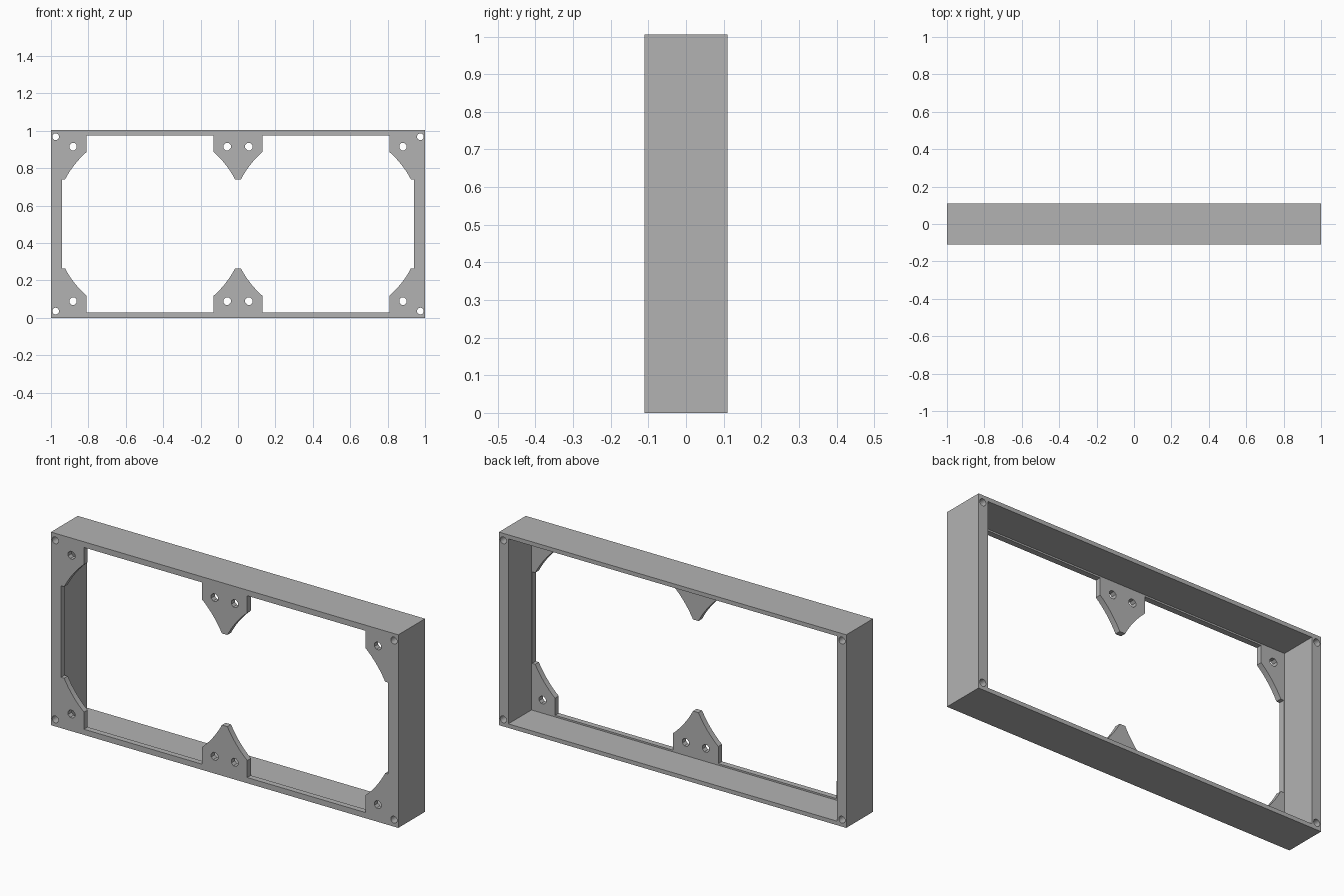
import bpy, bmesh
from math import cos, sin, pi, radians

cube = bpy.data.objects.get("Cube")
if cube:
    bpy.data.objects.remove(cube, do_unlink=True)

HEIGHT, HALF_DEPTH = 1.005, 0.11
MID = HEIGHT / 2
PLATE_BACK = -HALF_DEPTH + 0.03     # rear side of the thin front plate

grey = bpy.data.materials.new("plain grey")
grey.use_nodes = True
grey.diffuse_color = (0.45, 0.45, 0.45, 1)
grey.node_tree.nodes["Principled BSDF"].inputs["Base Color"].default_value = grey.diffuse_color


def rect(x, z):
    """Rectangle outline about the frame centre."""
    return [(-x, -z), (x, -z), (x, z), (-x, z)]


def circle(cx, cz, r, n):
    return [(cx + r * cos(2 * pi * (i + 0.5) / n), cz + r * sin(2 * pi * (i + 0.5) / n))
            for i in range(n)]


def prisms(name, outlines, y0, y1):
    """Extrude x/z outlines from y0 to y1 into one object."""
    bm = bmesh.new()
    for outline in outlines:
        face = bm.faces.new([bm.verts.new((x, y0, z + MID)) for x, z in outline])
        moved = bmesh.ops.extrude_face_region(bm, geom=[face])["geom"]
        verts = [v for v in moved if isinstance(v, bmesh.types.BMVert)]
        bmesh.ops.translate(bm, verts=verts, vec=(0, y1 - y0, 0))
    # The extrusion leaves the start face in place, closing each prism
    bmesh.ops.recalc_face_normals(bm, faces=bm.faces)
    mesh = bpy.data.meshes.new(name)
    bm.to_mesh(mesh)
    bm.free()
    mesh.materials.append(grey)
    obj = bpy.data.objects.new(name, mesh)
    bpy.context.collection.objects.link(obj)
    return obj


def arc(a0, a1, steps=8):
    """Part of the round clearance in the right half of the opening."""
    angles = [radians(a0 + (a1 - a0) * i / steps) for i in range(steps + 1)]
    return [(0.47 + 0.513 * cos(a), 0.513 * sin(a)) for a in angles]


# Opening outline: one quarter with its brackets, mirrored to all four
quarter = (arc(152.3, 131.5) + [(0.13, 0.473), (0.81, 0.473)]
           + arc(48.5, 27.7) + [(0.942, 0.238)])
right_side = quarter + [(x, -z) for x, z in reversed(quarter)]
opening_outline = right_side + [(-x, -z) for x, z in right_side]

# Corner bolt holes and bracket screw holes
holes = []
for sx in (-1, 1):
    for sz in (-1, 1):
        holes.append(circle(sx * 0.975, sz * 0.466, 0.018, 20))
        for dx in (-0.412, 0.412):
            holes.append(circle(sx * 0.47 + dx, sz * 0.413, 0.021, 8))

frame = prisms("frame", [rect(1, MID)], -HALF_DEPTH, HALF_DEPTH)
cutters = [
    prisms("rear_cavity_cutter", [rect(0.946, MID - 0.021)], PLATE_BACK, 0.3),
    prisms("opening_cutter", [opening_outline], -0.3, 0.35),
    prisms("hole_cutter", holes, -0.25, 0.4),
]
for cutter in cutters:
    cutter.hide_render = True
    cutter.hide_viewport = False
    cut = frame.modifiers.new(cutter.name, "BOOLEAN")
    cut.operation = "DIFFERENCE"
    cut.solver = "EXACT"
    cut.object = cutter

# Bake the cuts, then drop the helpers
bpy.context.view_layer.update()
depsgraph = bpy.context.evaluated_depsgraph_get()
cut_mesh = bpy.data.meshes.new_from_object(frame.evaluated_get(depsgraph))
frame.modifiers.clear()
frame.data = cut_mesh
for cutter in cutters:
    bpy.data.objects.remove(cutter, do_unlink=True)
